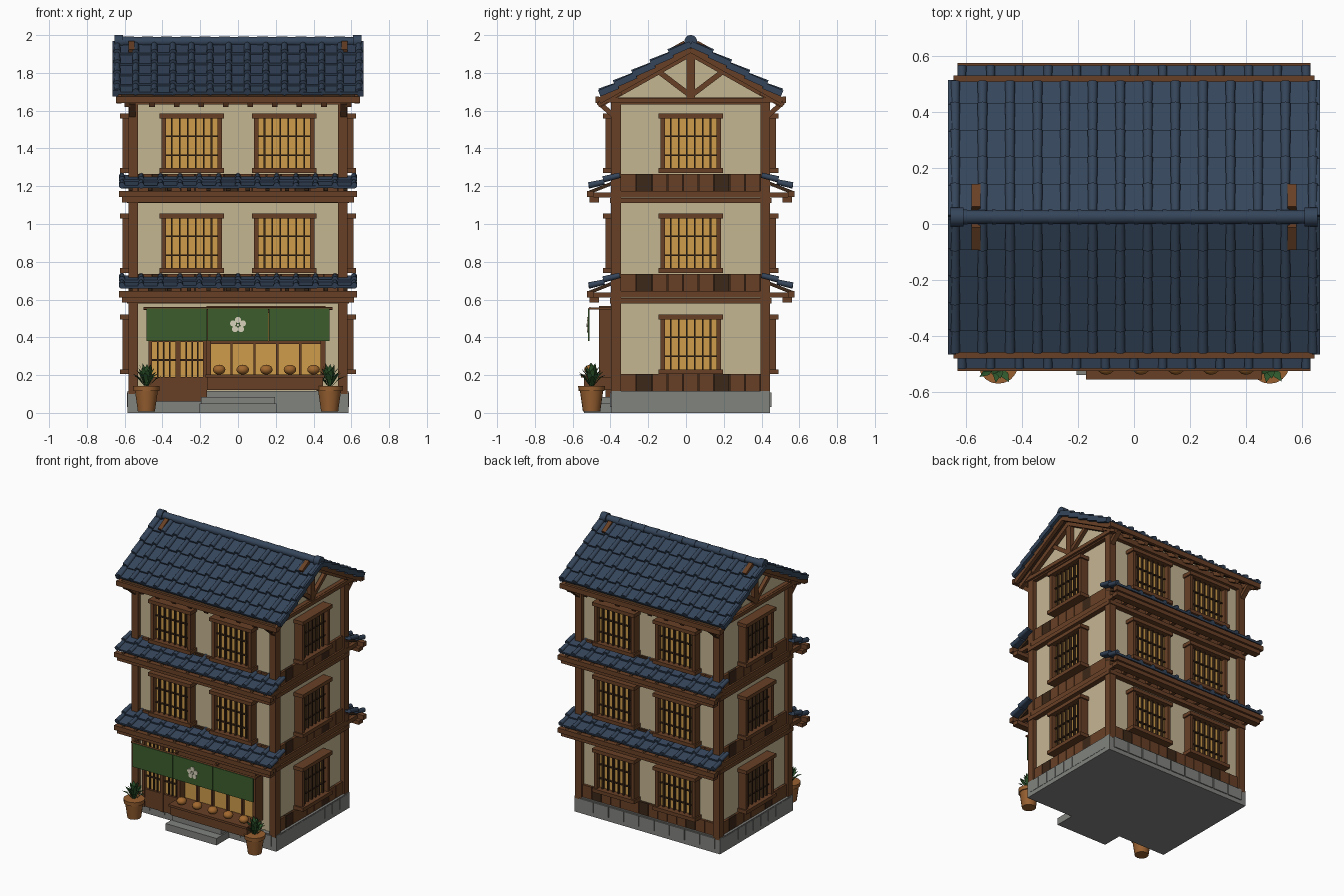
import bpy, bmesh, math, random
from mathutils import Matrix, Vector

if "Cube" in bpy.data.objects:
    bpy.data.objects.remove(bpy.data.objects["Cube"])

random.seed(4)
YC = 0.025                      # depth centre of the building
STOREY = 0.53
rgb = lambda r, g, b: tuple((c / 255) ** 2.2 for c in (r, g, b)) + (1,)
COL = dict(wood=rgb(104, 66, 42), dark=rgb(62, 44, 30), cream=rgb(196, 180, 145), tile=rgb(56, 71, 91),
           glow=rgb(205, 155, 75), stone=rgb(128, 130, 126), green=rgb(62, 94, 48), clay=rgb(150, 96, 52),
           leaf=rgb(50, 88, 48), pale=rgb(215, 208, 185), bread=rgb(160, 104, 50))
parts = {}


def part(name, col):
    if name not in parts:
        parts[name] = (bmesh.new(), col)
    return parts[name][0]


# Wall frames: u runs along the wall, d points outward from the centre, z is up
def frame(deg):
    return Matrix.Translation((0, YC, 0)) @ Matrix.Rotation(math.radians(deg), 4, 'Z') @ Matrix.Diagonal((1, -1, 1, 1))


FRONT, RIGHT, BACK, LEFT = (frame(a) for a in (0, 90, 180, 270))
FACES = [(FRONT, 0.39, 0.55), (BACK, 0.39, 0.55), (RIGHT, 0.55, 0.39), (LEFT, 0.55, 0.39)]


def box(name, col, u0, u1, d0, d1, z0, z1, M=FRONT):
    m = Matrix.Translation(((u0 + u1) / 2, (d0 + d1) / 2, (z0 + z1) / 2)) @ Matrix.Diagonal((u1 - u0, d1 - d0, z1 - z0, 1))
    bmesh.ops.create_cube(part(name, col), size=1, matrix=M @ m)


def aim(p0, p1, axis, up):
    p0, p1 = Vector(p0), Vector(p1)
    q = (p1 - p0).to_track_quat(axis, up).to_matrix().to_4x4()
    return Matrix.Translation((p0 + p1) / 2) @ q, (p1 - p0).length


def beam(name, col, p0, p1, w, h, M=FRONT):
    m, L = aim(p0, p1, 'Y', 'Z')
    bmesh.ops.create_cube(part(name, col), size=1, matrix=M @ m @ Matrix.Diagonal((w, L, h, 1)))


def rod(name, col, p0, p1, r, M=FRONT, r2=None, n=10):
    m, L = aim(p0, p1, 'Z', 'Y')
    bmesh.ops.create_cone(part(name, col), cap_ends=True, segments=n, radius1=r, radius2=r if r2 is None else r2,
                          depth=L, matrix=M @ m)


def window(M, u, wall, z):
    w, z1 = 0.155, z + 0.315
    box('window_glow', 'glow', u - w, u + w, wall, wall + 0.028, z + .01, z1 - .01, M)
    for s in (-1, 1):
        box('window_frame', 'wood', u + s * .148 - .012, u + s * .148 + .012, wall, wall + .062, z, z1, M)
    for a in (z, z1 - .026):
        box('window_frame', 'wood', u - .17, u + .17, wall, wall + .075, a, a + .026, M)
    for i in range(1, 7):
        x = u - .148 + .296 * i / 7
        box('window_lattice', 'dark', x - .005, x + .005, wall + .02, wall + .046, z + .02, z1 - .02, M)
    for t in (.3, .62):
        box('window_lattice', 'dark', u - .148, u + .148, wall + .02, wall + .04, z + .315 * t - .004, z + .315 * t + .004, M)


def planks(M, wall, half, z0, z1):
    n = round(2 * half / .078)
    for i in range(n):
        a = -half + 2 * half * i / n
        dk = i % 5 == 1
        box('skirt_planks_dark' if dk else 'skirt_planks', 'dark' if dk else 'wood',
            a + .002, a + 2 * half / n - .002, wall - .01, wall + .018, z0, z1, M)
    box('skirt_planks_dark', 'dark', -half, half, wall - .01, wall + .01, z0, z1, M)


def tiles(name, M, top, bot, rows, half, pitch, r, lift):
    """Overlapping tile rows with a round rib on every column."""
    n = round(2 * half / pitch)
    p = 2 * half / n
    (d0, z0), (d1, z1) = top, bot
    for i in range(rows):
        a, b = i / rows, (i + 1) / rows + (.04 if i < rows - 1 else 0)
        A = (d0 + (d1 - d0) * a, z0 + (z1 - z0) * a)
        B = (d0 + (d1 - d0) * b, z0 + (z1 - z0) * b + lift)
        for k in range(n + 1):
            x = -half + p * k
            if k < n:
                j = random.uniform(-.002, .002)
                beam(name, 'tile', (x + p / 2, A[0], A[1] + j), (x + p / 2, B[0], B[1] + j), p * .98, .014, M)
            rod(name, 'tile', (x, A[0], A[1] + .006), (x, B[0], B[1] + .008), r * .88, M, r * 1.06)


# Stone base and entrance steps
box('stone_base', 'stone', -.585, .585, -.42, .42, 0, .115)
for M, w, half in FACES:
    for i in range(9):
        a = -half + 2 * half * i / 9
        box('base_stones', 'stone', a + .004, a + 2 * half / 9 - .004, w, w + .037, .03, .108, M)
box('entrance_step', 'stone', -.205, .205, .41, .565, 0, .05)
box('entrance_step', 'stone', -.195, .195, .41, .50, .05, .085)

# Plaster walls with gable peak
box('walls', 'cream', -.55, .55, -.39, .39, .1, 1.665)
bm = part('gable_wall', 'cream')
face = bm.faces.new([bm.verts.new(FRONT @ Vector((-.55, d, z))) for d, z in
                     ((-.39, 1.66), (.39, 1.66), (.39, 1.70), (0, 1.915), (-.39, 1.70))])
ext = bmesh.ops.extrude_face_region(bm, geom=[face])
bmesh.ops.translate(bm, vec=(1.1, 0, 0), verts=[v for v in ext['geom'] if isinstance(v, bmesh.types.BMVert)])

# Timber frame
for sx in (-1, 1):
    for sd in (-1, 1):
        box('corner_post', 'wood', sx * .555 - .026, sx * .555 + .026, sd * .395 - .026, sd * .395 + .026, .1, 1.66)
for M, w, half in FACES:
    for a, b, o in ((.58, .607, .037), (.611, .645, .03), (1.11, 1.137, .037), (1.141, 1.175, .03), (1.632, 1.67, .03)):
        box('floor_beam', 'wood', -half - .03, half + .03, w - .02, w + o, a, b, M)

# Windows and plank skirts
for M, w, half in FACES:
    for k in range(3):
        ground_front = M is FRONT and k == 0
        if not ground_front:
            planks(M, w, half - .02, (.115, .645, 1.175)[k], .205 + STOREY * k)
            for u in ((-.245, .245) if w == .39 else (0,)):
                window(M, u, w, .205 + STOREY * k + (.005 if k else 0))

# Tiled awnings on front and back
for M in (FRONT, BACK):
    for k in range(2):
        o = STOREY * k
        tiles('awning_tiles', M, (.375, .722 + o), (.54, .652 + o), 2, .615, .1025, .016, .014)
        box('awning_fascia', 'wood', -.63, .63, .515, .55, .612 + o, .645 + o, M)
        box('awning_fascia', 'wood', -.615, .615, .485, .535, .585 + o, .612 + o, M)
        for i in range(12):
            x = -.57 + 1.14 * i / 11
            box('awning_bracket', 'wood', x - .014, x + .014, .39, .52, .61 + o, .638 + o, M)
            beam('awning_rafter', 'dark', (x, .38, .70 + o), (x, .535, .638 + o), .022, .018, M)

# Main roof, both slopes
for M in (FRONT, BACK):
    tiles('roof_tiles', M, (0, 1.95), (.482, 1.675), 5, .64, .0985, .018, .016)
    beam('roof_boards', 'dark', (0, 0, 1.932), (0, .475, 1.66), 1.26, .014, M)
    box('eave_fascia', 'wood', -.645, .645, .485, .505, 1.64, 1.675, M)
    for i in range(10):
        x = -.585 + 1.17 * i / 9
        beam('eave_rafter', 'wood', (x, .37, 1.70), (x, .492, 1.632), .03, .03, M)
    for sx in (-1, 1):
        for i in range(5):          # verge tiles
            a, b = i / 5, (i + 1.1) / 5
            beam('verge_tiles', 'tile', (sx * .65, .482 * a, 1.952 - .275 * a),
                 (sx * .65, min(.482 * b, .484), 1.966 - .275 * min(b, 1)), .028, .034, M)
        # Gable truss
        beam('barge_board', 'wood', (sx * .63, 0, 1.925), (sx * .63, .485, 1.652), .024, .034, M)
        beam('gable_chord', 'wood', (sx * .575, 0, 1.905), (sx * .575, .48, 1.635), .03, .034, M)
        beam('gable_strut', 'wood', (sx * .57, .015, 1.69), (sx * .57, .18, 1.815), .026, .028, M)
        beam('ridge_brace', 'wood', (sx * .565, .03, 1.957), (sx * .565, .11, 1.912), .032, .03, M)
        beam('eave_brace', 'wood', (sx * .56, .41, 1.575), (sx * .56, .49, 1.645), .034, .026, M)
for sx in (-1, 1):
    box('gable_tie', 'wood', sx * .575 - .02, sx * .575 + .02, -.495, .495, 1.642, 1.668)
    box('king_post', 'wood', sx * .57 - .016, sx * .57 + .016, -.022, .022, 1.66, 1.91)
    rod('ridge_cap', 'tile', (sx * .61, 0, 1.967), (sx * .655, 0, 1.967), .034, n=14)
for i in range(12):
    x = -.61 + 1.22 * i / 12
    rod('ridge_tiles', 'tile', (x, 0, 1.966), (x + .104, 0, 1.966), .027, r2=.024, n=14)

# Sliding doors
box('door_glow', 'glow', -.46, -.17, .38, .425, .09, .55)
for a, b in ((-.475, -.455), (-.33, -.305), (-.185, -.165)):
    box('door_frame', 'wood', a, b, .39, .45, .06, .56)
for a, b in ((.06, .19), (.375, .39), (.535, .56)):
    box('door_frame', 'wood', -.475, -.165, .39, .443, a, b)
for x in (-.425, -.393, -.362, -.273, -.242, -.213):
    box('door_lattice', 'dark', x - .004, x + .004, .42, .436, .19, .54)
box('door_lattice', 'dark', -.46, -.18, .42, .434, .276, .286)

# Shop window, counter and loaves
box('shop_glow', 'glow', -.165, .455, .38, .43, .2, .55)
for i in range(6):
    x = -.155 + .605 * i / 5
    w = .012 if i in (0, 5) else .006
    box('shop_frame', 'wood', x - w, x + w, .40, .485 if i in (0, 5) else .45, .19, .56)
box('shop_frame', 'wood', -.167, .462, .40, .485, .53, .565)
box('shop_frame', 'wood', -.16, .455, .42, .445, .365, .38)
box('shop_counter', 'wood', -.165, .45, .40, .565, .122, .188)
box('shop_counter', 'wood', -.172, .458, .40, .58, .188, .204)
for i in range(5):
    bmesh.ops.create_uvsphere(part('counter_loaf', 'bread'), u_segments=14, v_segments=8, radius=1,
                              matrix=FRONT @ Matrix.Translation((-.1 + .125 * i, .53, .229)) @ Matrix.Diagonal((.034, .034, .026, 1)))

# Hanging cloth with a pale flower
for x in (-.325, 0, .325):
    box('hanging_cloth', 'green', x - .1605, x + .1605, .537, .545, .38, .553)
rod('cloth_rod', 'wood', (-.5, .534, .553), (.5, .534, .553), .007)
for x in (-.49, -.163, .163, .49):
    box('cloth_bracket', 'wood', x - .006, x + .006, .39, .537, .547, .559)
for i in range(5):
    a = math.pi / 2 + i * math.tau / 5
    x, z = .027 * math.cos(a), .465 + .027 * math.sin(a)
    rod('cloth_flower', 'pale', (x, .54, z), (x, .55, z), .0165, n=12)
rod('cloth_flower', 'pale', (0, .54, .465), (0, .553, .465), .009, n=12)

# Potted plants
for sx in (-1, 1):
    c = Vector((sx * .485, .525, 0))
    rod('plant_pot', 'clay', c + Vector((0, 0, .008)), c + Vector((0, 0, .12)), .046, r2=.062, n=18)
    rod('plant_pot', 'clay', c + Vector((0, 0, .115)), c + Vector((0, 0, .143)), .069, r2=.071, n=18)
    bm = part('plant_leaves', 'leaf')
    for i in range(22):
        a = i * 2.4 + random.uniform(-.2, .2)
        t = i / 21
        reach, high = .085 - .06 * t, .195 + .07 * t
        out, side = Vector((math.cos(a), math.sin(a), 0)), Vector((-math.sin(a), math.cos(a), 0))
        base, mid, tip = (c + out * r + Vector((0, 0, z)) for r, z in
                          ((.008, .138), (reach * .6, .15 + (high - .15) * .75), (reach, high)))
        b, l, m, r, e = (bm.verts.new(FRONT @ v) for v in (base, mid + side * .014, mid - Vector((0, 0, .006)), mid - side * .014, tip))
        for f in ((b, l, m), (b, m, r), (l, e, m), (m, e, r)):
            bm.faces.new(f)

# Turn every part into an object
mats = {}
for key, c in COL.items():
    mats[key] = bpy.data.materials.new(key)
    mats[key].diffuse_color = c
for name, (bm, col) in parts.items():
    bmesh.ops.recalc_face_normals(bm, faces=bm.faces)
    me = bpy.data.meshes.new(name)
    bm.to_mesh(me)
    bm.free()
    me.materials.append(mats[col])
    ob = bpy.data.objects.new(name, me)
    bpy.context.collection.objects.link(ob)
    ob.select_set(True)
    bpy.context.view_layer.objects.active = ob
bpy.ops.object.shade_smooth_by_angle(angle=math.radians(40))

for m in bpy.data.materials:
    if m.users and not m.is_grease_pencil:
        m.use_nodes = True
        m.node_tree.nodes["Principled BSDF"].inputs["Base Color"].default_value = m.diffuse_color
